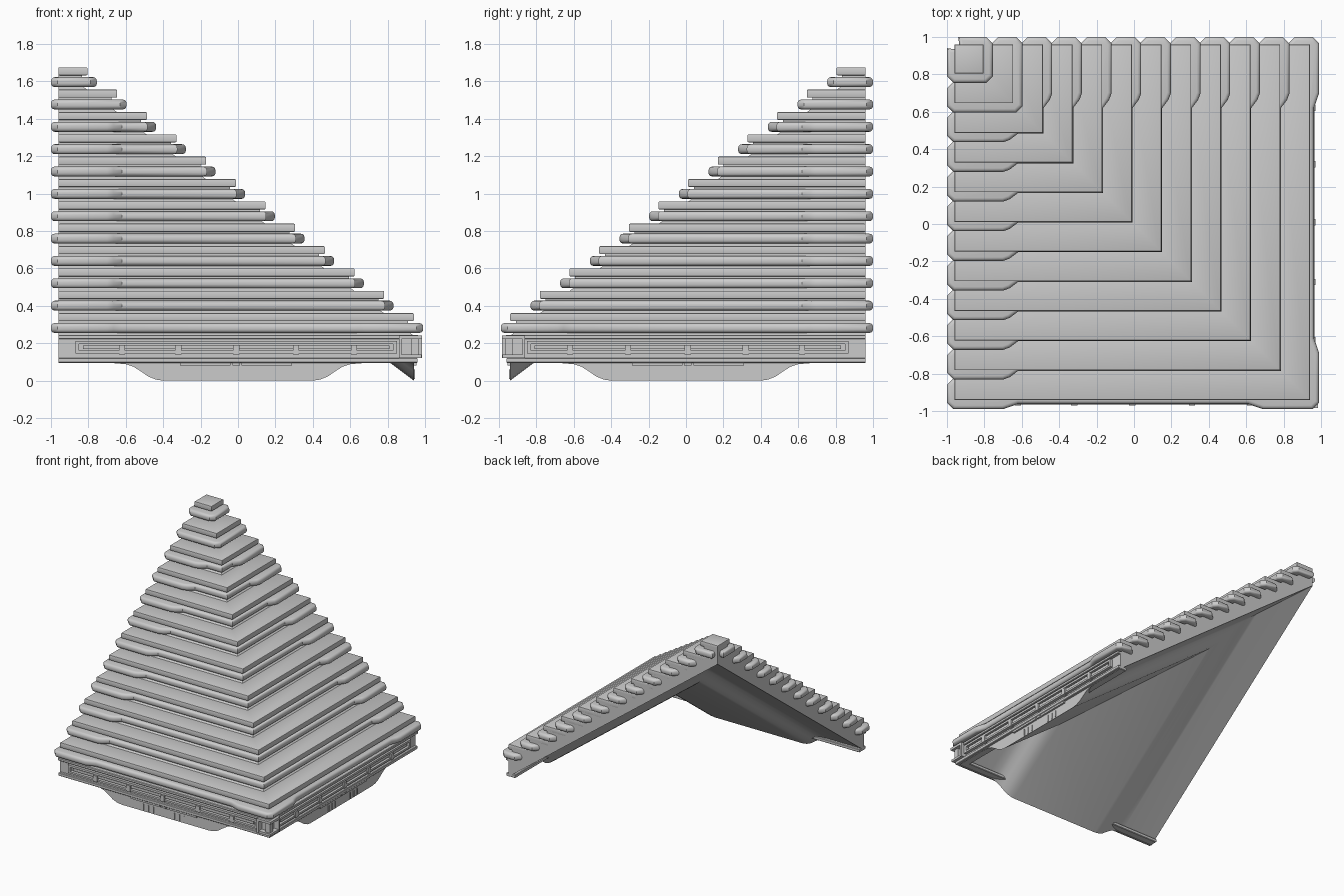
import bpy, bmesh

if "Cube" in bpy.data.objects:
    bpy.data.objects.remove(bpy.data.objects["Cube"])

SLOPE = 0.1195 / 0.1586
BACK = 0.96


def finish(name, bm, angle=0.6):
    bmesh.ops.remove_doubles(bm, verts=bm.verts, dist=1e-5)
    bmesh.ops.recalc_face_normals(bm, faces=bm.faces)
    me = bpy.data.meshes.new(name)
    bm.to_mesh(me)
    bm.free()
    ob = bpy.data.objects.new(name, me)
    bpy.context.collection.objects.link(ob)
    bpy.ops.object.select_all(action='DESELECT')
    ob.select_set(True)
    bpy.context.view_layer.objects.active = ob
    bpy.ops.object.shade_smooth_by_angle(angle=angle)
    return ob


def flip(p):
    """Mirror a point across the hip diagonal."""
    return (-p[1], -p[0], *p[2:])


def plate(name, pts, z0, z1, bevel=0.0, seg=1):
    bm = bmesh.new()
    face = bm.faces.new([bm.verts.new((x, y, z0)) for x, y in pts])
    ext = bmesh.ops.extrude_face_region(bm, geom=[face], use_keep_orig=True)
    top = [v for v in ext['geom'] if isinstance(v, bmesh.types.BMVert)]
    bmesh.ops.translate(bm, vec=(0, 0, z1 - z0), verts=top)
    bmesh.ops.recalc_face_normals(bm, faces=bm.faces)
    if bevel:
        rims = [e for e in bm.edges if abs(e.verts[0].co.z - e.verts[1].co.z) < 1e-6]
        bmesh.ops.bevel(bm, geom=rims, offset=bevel, segments=seg, profile=0.5,
                        affect='EDGES', clamp_overlap=True)
    return finish(name, bm)


def corner_outline(e, width):
    """L shape whose outer corner is (e, -e)."""
    i = e - width
    if i <= -BACK + 0.01:
        return [(-BACK, -e), (e, -e), (e, BACK), (-BACK, BACK)]
    return [(-BACK, -e), (e, -e), (e, BACK), (i, BACK), (i, -i), (-BACK, -i)]


def roll_outline(e, lowest):
    """L shape with flared, chamfered ends."""
    f, m, i = e + 0.05, e + (0.022 if lowest else 0.004), e - 0.14
    half = [(-0.96, -(e - 0.12)), (-1, -(e - 0.08)), (-1, -(f - 0.035)), (-0.965, -f)]
    if e < -0.55:
        half += [(f - 0.035, -f)]
        mid = []
    else:
        half += [(-0.70, -f), (-0.665, -f + 0.012), (-0.62, -m)]
        mid = [(m, -m)]
    if lowest:
        half += [(0.61, -m), (0.655, -f + 0.012), (0.69, -f), (f - 0.035, -f)]
        mid = []
    if i > -0.9:
        inner = [(i, -i)]
    else:
        half[:2] = [(-1, 0.94), ] if e < -0.75 else half[:2]
        inner = [(-0.93, 0.93)]
    return half + mid + [flip(p) for p in reversed(half)] + inner


def boxes(name, specs):
    """Boxes (x0,x1,y0,y1,z0,z1) on the front eave, repeated on the right eave."""
    bm = bmesh.new()
    for x0, x1, y0, y1, z0, z1 in specs:
        for mirror in (False, True):
            vs = []
            for z in (z0, z1):
                for p in ((x0, y0, z), (x1, y0, z), (x1, y1, z), (x0, y1, z)):
                    vs.append(bm.verts.new(flip(p) if mirror else p))
            for q in ((0, 1, 2, 3), (4, 5, 6, 7), (0, 1, 5, 4), (1, 2, 6, 5),
                      (2, 3, 7, 6), (3, 0, 4, 7)):
                bm.faces.new([vs[j] for j in q])
    return finish(name, bm)


# roof core: scalloped eave profile swept up both slopes to the hip
right = [(0.40, 0.0), (0.44, 0.006), (0.48, 0.022), (0.52, 0.05), (0.56, 0.075),
         (0.60, 0.088), (0.66, 0.093)]
profile = [(-0.96, 0.093)] + [(-x, z) for x, z in reversed(right)] + right + [(0.94, 0.093)]
EAVE = -0.94
bm = bmesh.new()
for mirror in (False, True):
    cols = []
    for x, z in profile:
        rise = SLOPE * (-x - EAVE)
        col = [(x, EAVE, z), (x, -x, z + rise), (x, -x, 0.24 + rise), (x, EAVE, 0.24)]
        cols.append([bm.verts.new(flip(p) if mirror else p) for p in col])
    for a, b in zip(cols, cols[1:]):
        for j, k in ((0, 1), (2, 3), (3, 0)):
            bm.faces.new((a[j], a[k], b[k], b[j]))
    bm.faces.new(cols[0])
bmesh.ops.remove_doubles(bm, verts=bm.verts, dist=1e-5)
bmesh.ops.dissolve_degenerate(bm, edges=bm.edges, dist=1e-5)
finish("roof_core", bm)

# stepped courses: riser, rounded roll and flat slab
for k in range(12):
    e, z = 0.94 - 0.1586 * k, 0.1195 * k
    plate(f"riser_{k}", corner_outline(e - 0.03, 0.14), 0.24 + z, 0.34 + z)
    plate(f"roll_{k}", roll_outline(e, k == 0), 0.255 + z, 0.308 + z, 0.02, 3)
    plate(f"slab_{k}", corner_outline(e, 0.2), 0.318 + z, 0.361 + z, 0.006, 2)

# eave rails running round the corner
for name, e, z0, z1 in (("top_rail", 0.965, 0.222, 0.245), ("bottom_rail", 0.96, 0.095, 0.122)):
    plate(name, corner_outline(e, 0.08), z0, z1, 0.004)

# fascia bars, brackets and corner posts
boxes("fascia_bars", [(-0.87, 0.85, -0.965, -0.93, 0.195, 0.212),
                      (-0.87, 0.85, -0.965, -0.93, 0.145, 0.160),
                      (-0.83, 0.81, -0.955, -0.93, 0.168, 0.188),
                      (-0.87, -0.85, -0.965, -0.93, 0.145, 0.212),
                      (0.83, 0.85, -0.965, -0.93, 0.145, 0.212)])
boxes("fascia_brackets", [(x - 0.017, x + 0.017, -0.97, -0.93, 0.14, 0.19)
                          for x in (-0.62, -0.32, -0.01, 0.31, 0.62)])
boxes("corner_posts", [(0.86, 0.875, -0.985, -0.93, 0.122, 0.24),
                       (0.925, 0.965, -0.965, -0.925, 0.122, 0.24),
                       (0.86, 0.985, -0.985, -0.93, 0.222, 0.242),
                       (0.86, 0.98, -0.98, -0.93, 0.122, 0.14)])

# apron panel and ribs on the lower scallop
boxes("apron_panel", [(-0.31, -0.04, -0.955, -0.93, 0.08, 0.12),
                      (0.02, 0.29, -0.955, -0.93, 0.08, 0.12),
                      (-0.03, 0.01, -0.955, -0.93, 0.08, 0.12)])
boxes("apron_ribs", [(x - 0.004, x + 0.004, -0.946, -0.93, 0.008, 0.06)
                     for x in (-0.2, -0.155, -0.11, 0.08, 0.125, 0.17)])
